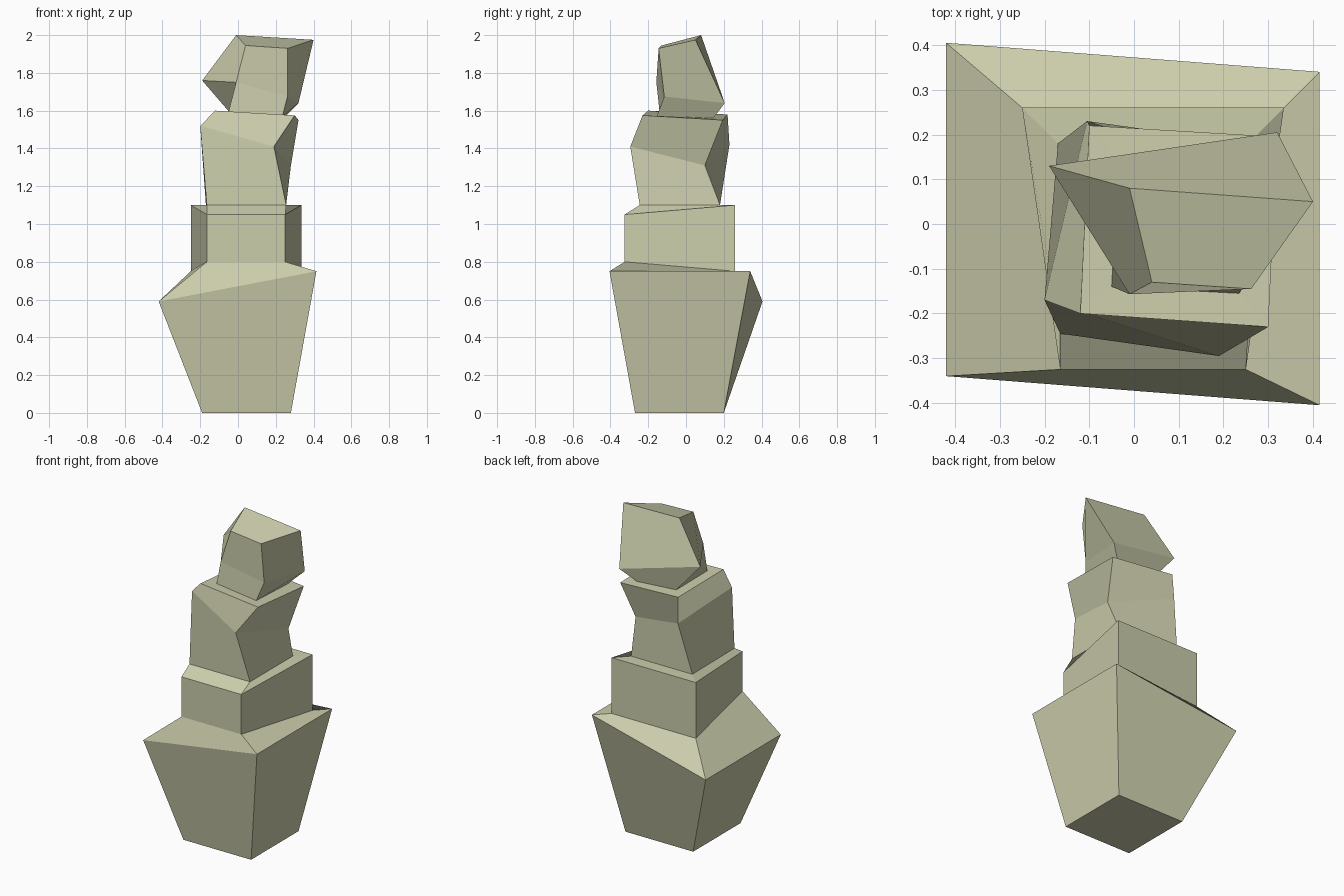
import bpy
import bmesh


def ring(front, back):
    """Four corners from a front and a back edge: (x left, x right, y, z)."""
    (fl, fr, fy, fz), (bl, br, by, bz) = front, back
    return [(fl, fy, fz), (fr, fy, fz), (br, by, bz), (bl, by, bz)]


# Cross-sections from the ground up, corners ordered
# front left, front right, back right, back left
rings = [
    # tapered foot and its tilted wide rim
    ring((-0.19, 0.28, -0.27, 0), (-0.19, 0.28, 0.20, 0)),
    [(-0.42, -0.34, 0.59), (0.415, -0.405, 0.75), (0.415, 0.34, 0.75), (-0.42, 0.405, 0.59)],
    # square second block
    ring((-0.165, 0.25, -0.325, 0.80), (-0.25, 0.335, 0.26, 0.75)),
    ring((-0.165, 0.25, -0.325, 1.05), (-0.25, 0.335, 0.26, 1.10)),
    # twisted third block
    ring((-0.165, 0.255, -0.245, 1.10), (-0.17, 0.255, 0.18, 1.10)),
    [(-0.20, -0.17, 1.52), (0.19, -0.295, 1.41), (0.28, 0.10, 1.31), (-0.105, 0.23, 1.42)],
    [(-0.12, -0.20, 1.60), (0.30, -0.23, 1.575), (0.32, 0.195, 1.55), (-0.10, 0.22, 1.58)],
    # leaning top block
    [(-0.05, -0.14, 1.595), (0.235, -0.155, 1.57), (0.24, 0.145, 1.56), (-0.035, 0.145, 1.58)],
    [(-0.01, -0.157, 1.75), (0.262, -0.115, 1.675), (0.32, 0.205, 1.64), (-0.19, 0.13, 1.76)],
    [(0.04, -0.13, 1.945), (0.262, -0.145, 1.93), (0.40, 0.05, 1.975), (-0.01, 0.08, 2.0)],
]

# Loft the sections into one closed, flat-faced tower
bm = bmesh.new()
loops = [[bm.verts.new(p) for p in r] for r in rings]
bm.faces.new(loops[0][::-1])
bm.faces.new(loops[-1])
for low, high in zip(loops, loops[1:]):
    for i in range(4):
        j = (i + 1) % 4
        bm.faces.new((low[i], low[j], high[j], high[i]))
bmesh.ops.recalc_face_normals(bm, faces=bm.faces)

mesh = bpy.data.meshes.new("rock_tower")
bm.to_mesh(mesh)
bm.free()
tower = bpy.data.objects.new("rock_tower", mesh)
bpy.context.collection.objects.link(tower)

# Pale sandy stone
stone = bpy.data.materials.new("stone")
stone.diffuse_color = (0.60, 0.61, 0.41, 1)
mesh.materials.append(stone)
